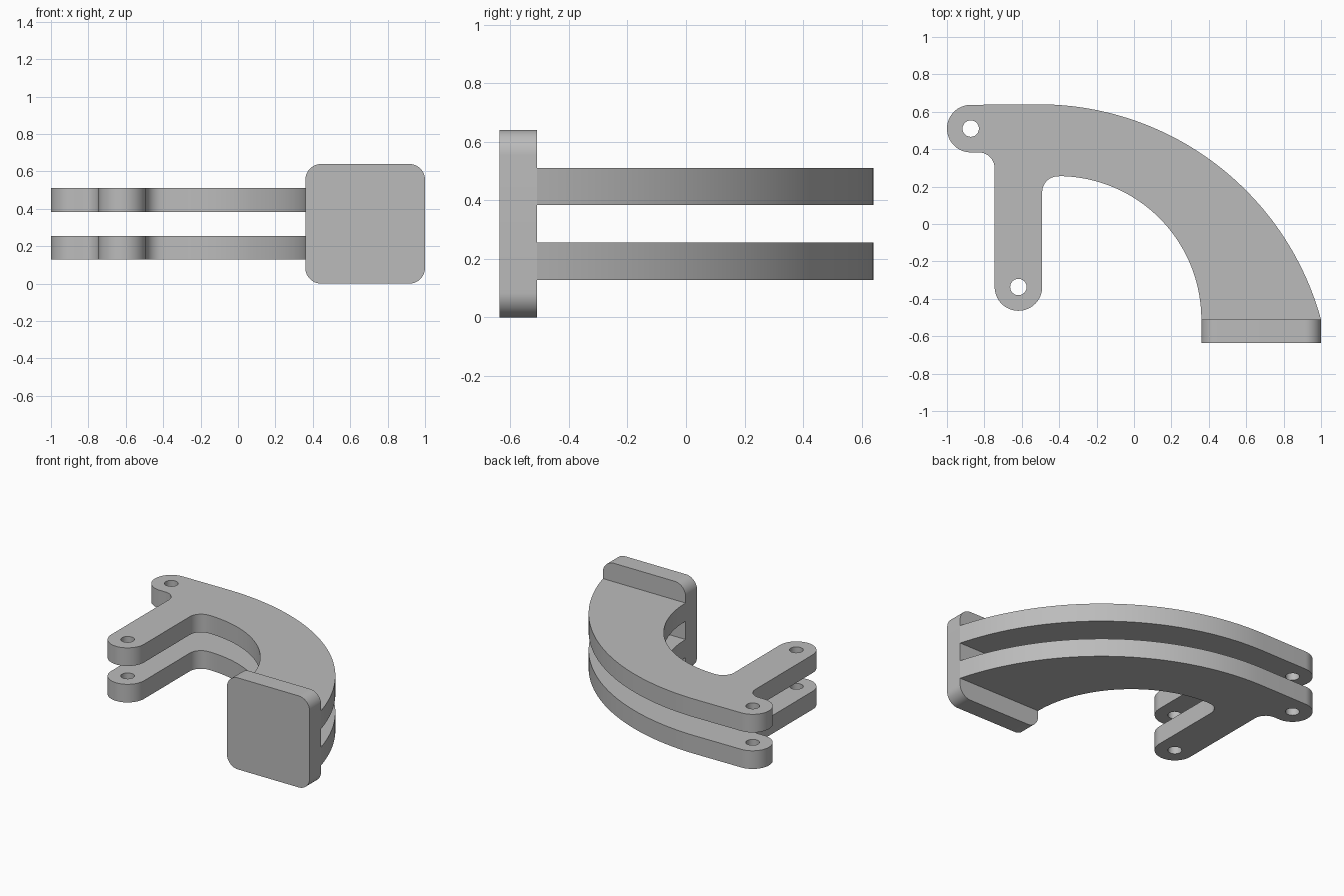
import bpy, bmesh
from math import radians, cos, sin, pi

cube = bpy.data.objects.get("Cube")
if cube:
    bpy.data.objects.remove(cube, do_unlink=True)

grey = bpy.data.materials.new("plain grey")
grey.use_nodes = True
COLOUR = (0.5, 0.5, 0.5, 1)
grey.diffuse_color = COLOUR
grey.node_tree.nodes["Principled BSDF"].inputs["Base Color"].default_value = COLOUR


def arc(cx, cy, r, start, end, steps):
    """Points on a circle arc, angles in degrees."""
    angles = [radians(start + (end - start) * i / steps) for i in range(steps + 1)]
    return [(cx + r * cos(a), cy + r * sin(a)) for a in angles]


def extruded(name, loops, thickness, location, rotation=(0, 0, 0)):
    """Solid from a closed outline plus hole loops, centred on its thickness."""
    curve = bpy.data.curves.new(name + "_profile", "CURVE")
    curve.dimensions = "2D"
    curve.fill_mode = "BOTH"
    curve.extrude = thickness / 2
    for loop in loops:
        spline = curve.splines.new("POLY")
        spline.points.add(len(loop) - 1)
        for point, (x, y) in zip(spline.points, loop):
            point.co = (x, y, 0, 1)
        spline.use_cyclic_u = True
    helper = bpy.data.objects.new(name + "_profile", curve)
    mesh = bpy.data.meshes.new_from_object(helper)
    bpy.data.objects.remove(helper)
    bpy.data.curves.remove(curve)

    # Weld the caps to the walls
    bm = bmesh.new()
    bm.from_mesh(mesh)
    bmesh.ops.remove_doubles(bm, verts=bm.verts, dist=1e-5)
    bmesh.ops.recalc_face_normals(bm, faces=bm.faces)
    bm.to_mesh(mesh)
    bm.free()

    mesh.name = name
    mesh.materials.clear()
    mesh.materials.append(grey)
    obj = bpy.data.objects.new(name, mesh)
    obj.location = location
    obj.rotation_euler = rotation
    bpy.context.collection.objects.link(obj)
    bpy.ops.object.select_all(action="DESELECT")
    obj.select_set(True)
    bpy.context.view_layer.objects.active = obj
    bpy.ops.object.shade_smooth_by_angle(angle=radians(30))
    return obj


# Curved bracket arm: leg, inner sweep, outer sweep, ear
LEG = (-0.618, -0.337)
EAR = (-0.873, 0.51)
END_R, HOLE_R, FILLET = 0.127, 0.044, 0.085
outline = (
    arc(*LEG, END_R, 180, 360, 32)
    + arc(-0.406, 0.17, FILLET, 180, 90, 12)
    + arc(-0.406, -0.51, 0.766, 89, 0, 48)
    + arc(-0.51, -0.926, 1.566, 15.4, 90, 64)
    + arc(*EAR, END_R, 90, 270, 32)
    + arc(-0.83, 0.298, FILLET, 90, 0, 12)
)
holes = [arc(*c, HOLE_R, 0, 345, 23) for c in (LEG, EAR)]
for name, z in (("lower_arm", 0.192), ("upper_arm", 0.447)):
    extruded(name, [outline] + holes, 0.127, (0, 0, z))

# Rounded mounting plate across both arm ends
W = 0.32
c = W - FILLET
plate = []
for i, (sx, sy) in enumerate(((1, 1), (-1, 1), (-1, -1), (1, -1))):
    plate += arc(sx * c, sy * c, FILLET, 90 * i, 90 * i + 90, 12)
extruded("mounting_plate", [plate], 0.127, (0.68, -0.573, W), (pi / 2, 0, 0))
